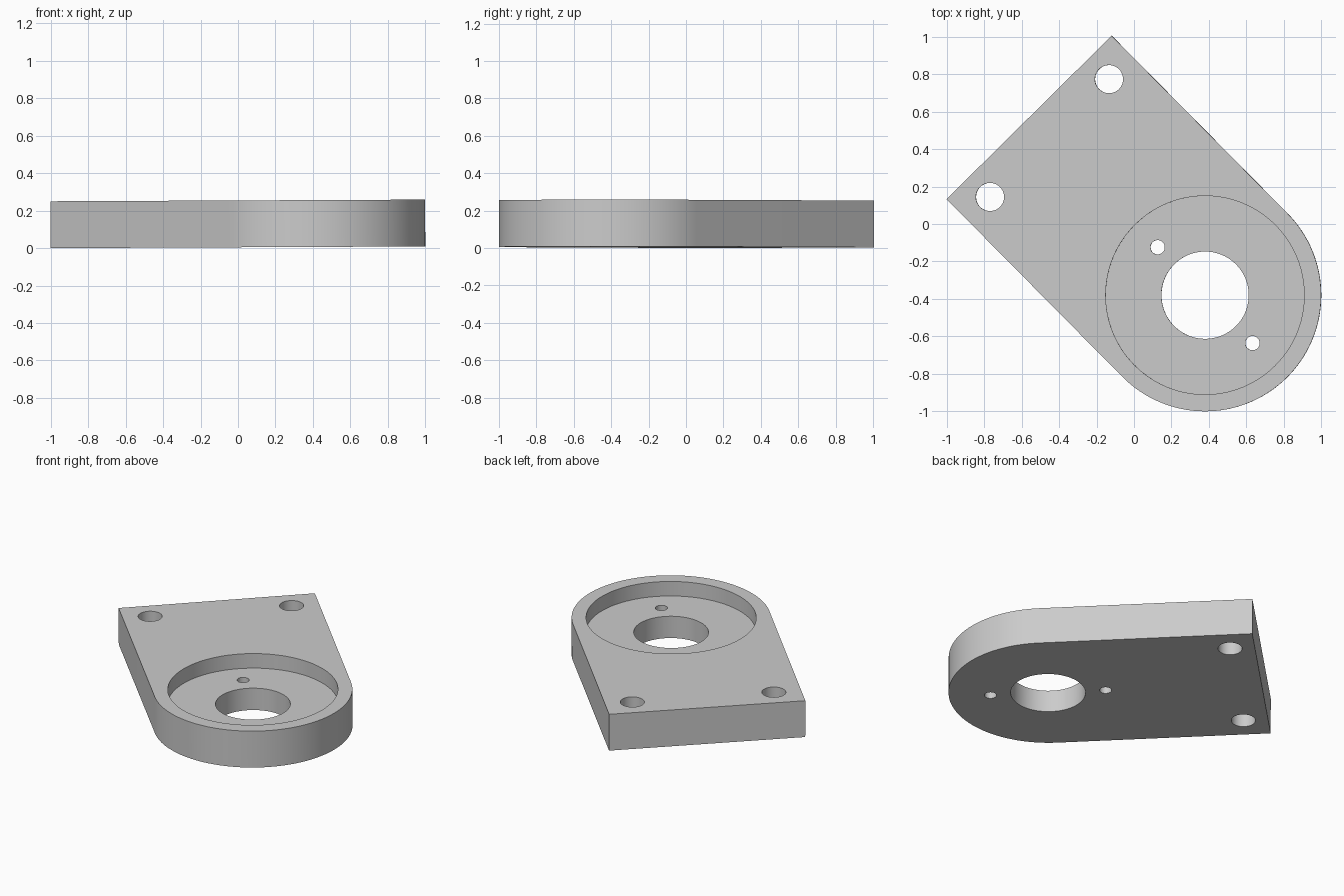
import bpy, bmesh
from math import pi, cos, sin, radians
from mathutils import Matrix, Vector

if "Cube" in bpy.data.objects:
    bpy.data.objects.remove(bpy.data.objects["Cube"])

HEIGHT, RADIUS, LENGTH, RECESS = 0.25, 0.62, 1.335, 0.10

grey = bpy.data.materials.new("light grey")
grey.use_nodes = True
colour = (0.6, 0.6, 0.6, 1)
grey.diffuse_color = colour
grey.node_tree.nodes["Principled BSDF"].inputs["Base Color"].default_value = colour


def prism(name, points, z0, z1):
    """Extrude a closed outline from z0 up to z1."""
    bm = bmesh.new()
    base = bm.faces.new([bm.verts.new((x, y, z0)) for x, y in points])
    ext = bmesh.ops.extrude_face_region(bm, geom=[base])
    top = [v for v in ext["geom"] if isinstance(v, bmesh.types.BMVert)]
    bmesh.ops.translate(bm, verts=top, vec=(0, 0, z1 - z0))
    bmesh.ops.recalc_face_normals(bm, faces=bm.faces)
    mesh = bpy.data.meshes.new(name)
    bm.to_mesh(mesh)
    bm.free()
    obj = bpy.data.objects.new(name, mesh)
    bpy.context.collection.objects.link(obj)
    mesh.materials.append(grey)
    return obj


def arc(x, y, r, start, sweep, n):
    return [(x + r * cos(start + sweep * i / n), y + r * sin(start + sweep * i / n))
            for i in range(n + 1)]


# Plate outline: round end at the origin, square end along +x
outline = arc(0, 0, RADIUS, pi / 2, pi, 64) + [(LENGTH, -RADIUS), (LENGTH, RADIUS)]
plate = prism("mounting_plate", outline, 0, HEIGHT)

# Cutters: x, y, radius, floor height
cuts = [
    (0, 0, 0.53, HEIGHT - RECESS),   # shallow round recess
    (0, 0, 0.233, -0.1),             # central bore
]
for s in (-1, 1):
    cuts.append((s * 0.36, 0, 0.038, -0.1))        # small pin holes
    cuts.append((1.18, s * 0.447, 0.075, -0.1))    # mounting holes

bpy.context.view_layer.objects.active = plate
for x, y, r, floor in cuts:
    cutter = prism("hole_cutter", arc(x, y, r, 0, 2 * pi, 96)[:-1], floor, HEIGHT + 0.1)
    cutter.hide_render = True
    mod = plate.modifiers.new("hole", 'BOOLEAN')
    mod.operation = 'DIFFERENCE'
    mod.solver = 'EXACT'
    mod.object = cutter
    bpy.ops.object.modifier_apply(modifier=mod.name)
    bpy.data.objects.remove(cutter)

# Turn diagonally, tilt very slightly and set in place
plate.data.transform(Matrix.Translation(Vector((0.38, -0.38, 0.006)))
                     @ Matrix.Rotation(-0.0045, 4, 'Y')
                     @ Matrix.Rotation(radians(134.7), 4, 'Z'))

bpy.ops.object.select_all(action='DESELECT')
plate.select_set(True)
bpy.ops.object.shade_smooth_by_angle(angle=radians(30))
